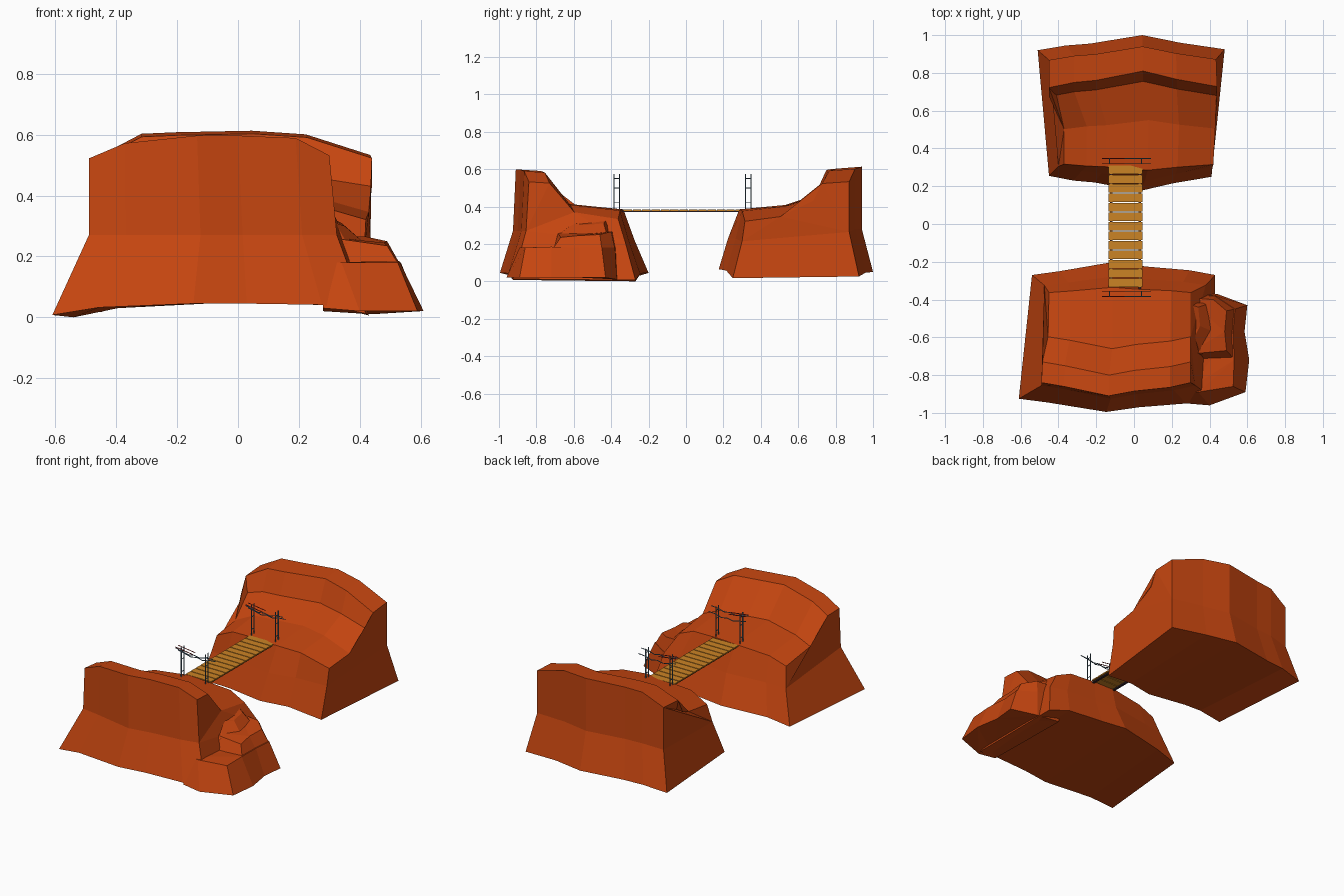
import bpy, bmesh, math
from mathutils import Vector


def material(name, rgb):
    m = bpy.data.materials.new(name)
    m.diffuse_color = (*rgb, 1)
    return m


ROCK = material("red rock", (0.56, 0.06, 0.005))
PLANK = material("plank wood", (0.6, 0.23, 0.018))
BEAM = material("dark beam", (0.035, 0.018, 0.025))
STEEL = material("blue grey post", (0.09, 0.17, 0.24))
ROPE = material("red rope", (0.32, 0.015, 0.012))


def finish(bm, name, mat):
    bmesh.ops.recalc_face_normals(bm, faces=bm.faces)
    me = bpy.data.meshes.new(name)
    bm.to_mesh(me)
    bm.free()
    me.materials.append(mat)
    ob = bpy.data.objects.new(name, me)
    bpy.context.collection.objects.link(ob)
    return ob


def cliff(name, rows, ts, bow, drop):
    """Loft of rows (y, z, x left, x right, bow factor, drop factor) along x."""
    bm = bmesh.new()
    grid = [[bm.verts.new((xl + (xr - xl) * t, y + kb * b, z - kd * d))
             for t, b, d in zip(ts, bow, drop)]
            for y, z, xl, xr, kb, kd in rows]
    n = len(grid)
    for j in range(n):
        a, b = grid[j], grid[(j + 1) % n]
        for i in range(len(ts) - 1):
            bm.faces.new((a[i], a[i + 1], b[i + 1], b[i]))
    # ends: flared foot below, wall above
    for i in (0, -1):
        bm.faces.new((grid[0][i], grid[1][i], grid[-2][i], grid[-1][i]))
        bm.faces.new([grid[j][i] for j in range(1, n - 1)])
    bmesh.ops.triangulate(bm, faces=[f for f in bm.faces if len(f.verts) > 4])
    return finish(bm, name, ROCK)


def rock_block(name, bottom, top):
    """Tapered block between two outlines with equal point counts."""
    bm = bmesh.new()
    lo = [bm.verts.new(p) for p in bottom]
    hi = [bm.verts.new(p) for p in top]
    n = len(lo)
    for i in range(n):
        k = (i + 1) % n
        bm.faces.new((lo[i], lo[k], hi[k], hi[i]))
    bm.faces.new(lo)
    bm.faces.new(hi)
    bmesh.ops.triangulate(bm, faces=[f for f in bm.faces if len(f.verts) > 4])
    return finish(bm, name, ROCK)


def add_box(bm, c, s):
    r = bmesh.ops.create_cube(bm, size=1)
    for v in r["verts"]:
        v.co = Vector([v.co[i] * s[i] + c[i] for i in range(3)])


def add_rod(bm, a, b, r=0.003, sides=6):
    a, b = Vector(a), Vector(b)
    d = b - a
    m = d.to_track_quat('Z', 'Y').to_matrix().to_4x4()
    m.translation = (a + b) / 2
    bmesh.ops.create_cone(bm, cap_ends=True, segments=sides, radius1=r,
                          radius2=r, depth=d.length, matrix=m)


# near cliff, front foot over the top to the back foot
cliff("near_cliff", [
    (-0.995, 0.045, -0.61, 0.42, 1, 0.5),
    (-0.925, 0.27, -0.49, 0.325, 1, 0.0),
    (-0.91, 0.597, -0.49, 0.30, 1, 1),
    (-0.80, 0.59, -0.485, 0.30, 1, 1),
    (-0.66, 0.415, -0.455, 0.30, 0.9, 0.7),
    (-0.335, 0.385, -0.45, 0.30, -0.4, 0.8),
    (-0.275, 0.22, -0.475, 0.38, -0.7, 0.2),
    (-0.20, 0.045, -0.54, 0.43, -1, 0.6)],
    [0, 0.15, 0.45, 0.62, 0.86, 1],
    [0.07, 0.05, 0, 0.025, 0.045, 0.07],
    [0.075, 0.025, 0, 0, 0.008, 0.065])

# low side ledge and the raised step on it
rock_block("side_ledge",
           [(0.28, -0.95, 0.03), (0.40, -0.96, 0.02), (0.59, -0.89, 0.02),
            (0.61, -0.72, 0.02), (0.585, -0.57, 0.02), (0.60, -0.43, 0.02),
            (0.44, -0.37, 0.01), (0.28, -0.36, 0.02)],
           [(0.28, -0.88, 0.18), (0.34, -0.89, 0.18), (0.525, -0.86, 0.18),
            (0.53, -0.72, 0.185), (0.525, -0.57, 0.18), (0.535, -0.45, 0.18),
            (0.43, -0.38, 0.18), (0.28, -0.37, 0.18)])
rock_block("ledge_step",
           [(0.28, -0.72, 0.17), (0.53, -0.715, 0.17), (0.525, -0.57, 0.17),
            (0.535, -0.45, 0.17), (0.43, -0.38, 0.17), (0.28, -0.37, 0.17)],
           [(0.28, -0.69, 0.265), (0.49, -0.67, 0.235), (0.48, -0.57, 0.245),
            (0.49, -0.46, 0.25), (0.42, -0.40, 0.265), (0.28, -0.39, 0.27)])
# small boulder against the wall
rock_block("ledge_boulder",
           [(0.28, -0.70, 0.24), (0.36, -0.69, 0.24), (0.42, -0.57, 0.24),
            (0.40, -0.42, 0.24), (0.28, -0.40, 0.24)],
           [(0.28, -0.62, 0.32), (0.32, -0.60, 0.31), (0.35, -0.54, 0.30),
            (0.34, -0.44, 0.31), (0.28, -0.42, 0.34)])

# far cliff, front foot over the top to the back foot
cliff("far_cliff", [
    (0.175, 0.065, -0.45, 0.41, 1, 0.6),
    (0.225, 0.23, -0.40, 0.415, 1, 0.2),
    (0.285, 0.385, -0.37, 0.42, 0.4, 0.8),
    (0.55, 0.41, -0.37, 0.43, -0.6, 0.8),
    (0.755, 0.47, -0.45, 0.44, -1, 0.5),
    (0.81, 0.603, -0.45, 0.44, -1.1, 1),
    (0.94, 0.613, -0.45, 0.435, -0.9, 1),
    (0.94, 0.28, -0.45, 0.435, -0.9, 0.2),
    (1.0, 0.05, -0.51, 0.48, -1, 0.3)],
    [0, 0.15, 0.28, 0.56, 0.76, 1],
    [0.08, 0.055, 0.045, 0, 0.04, 0.075],
    [0.08, 0.01, 0.005, 0, 0.012, 0.08])

# bridge deck
BX, W = -0.045, 0.18
bm = bmesh.new()
for i in range(13):
    add_box(bm, (BX, -0.312 + i * 0.05, 0.381), (W, 0.045, 0.008))
finish(bm, "bridge_planks", PLANK)

bm = bmesh.new()
for sx in (-1, 1):
    add_box(bm, (BX + sx * 0.075, -0.015, 0.3735), (0.014, 0.66, 0.008))
finish(bm, "bridge_beams", BEAM)

# gates: twin-rod posts with rungs, sagging crossbars and red ropes
for name, y in (("near_gate", -0.37), ("far_gate", 0.333)):
    bm = bmesh.new()
    for px in (BX - 0.085, BX + 0.085):
        for dy in (-0.014, 0.014):
            add_rod(bm, (px, y + dy, 0.37), (px, y + dy, 0.575))
        for z in (0.42, 0.50, 0.55):
            add_rod(bm, (px, y - 0.014, z), (px, y + 0.014, z), 0.0025)
    xs = [-0.17, -0.13, -0.08, -0.04, 0.0, 0.04, 0.09]
    dz = [0.008, 0, -0.012, -0.004, -0.012, 0, 0.004]
    for z0, dy in ((0.553, -0.014), (0.528, 0.014)):
        pts = [(x, y + dy, z0 + d) for x, d in zip(xs, dz)]
        for a, b in zip(pts, pts[1:]):
            add_rod(bm, a, b, 0.0028)
    finish(bm, name + "_frame", STEEL)
    bm = bmesh.new()
    for dy in (-0.014, 0.014):
        add_rod(bm, (-0.17, y + dy, 0.567), (-0.05, y + dy, 0.551), 0.0025)
    finish(bm, name + "_rope", ROPE)
